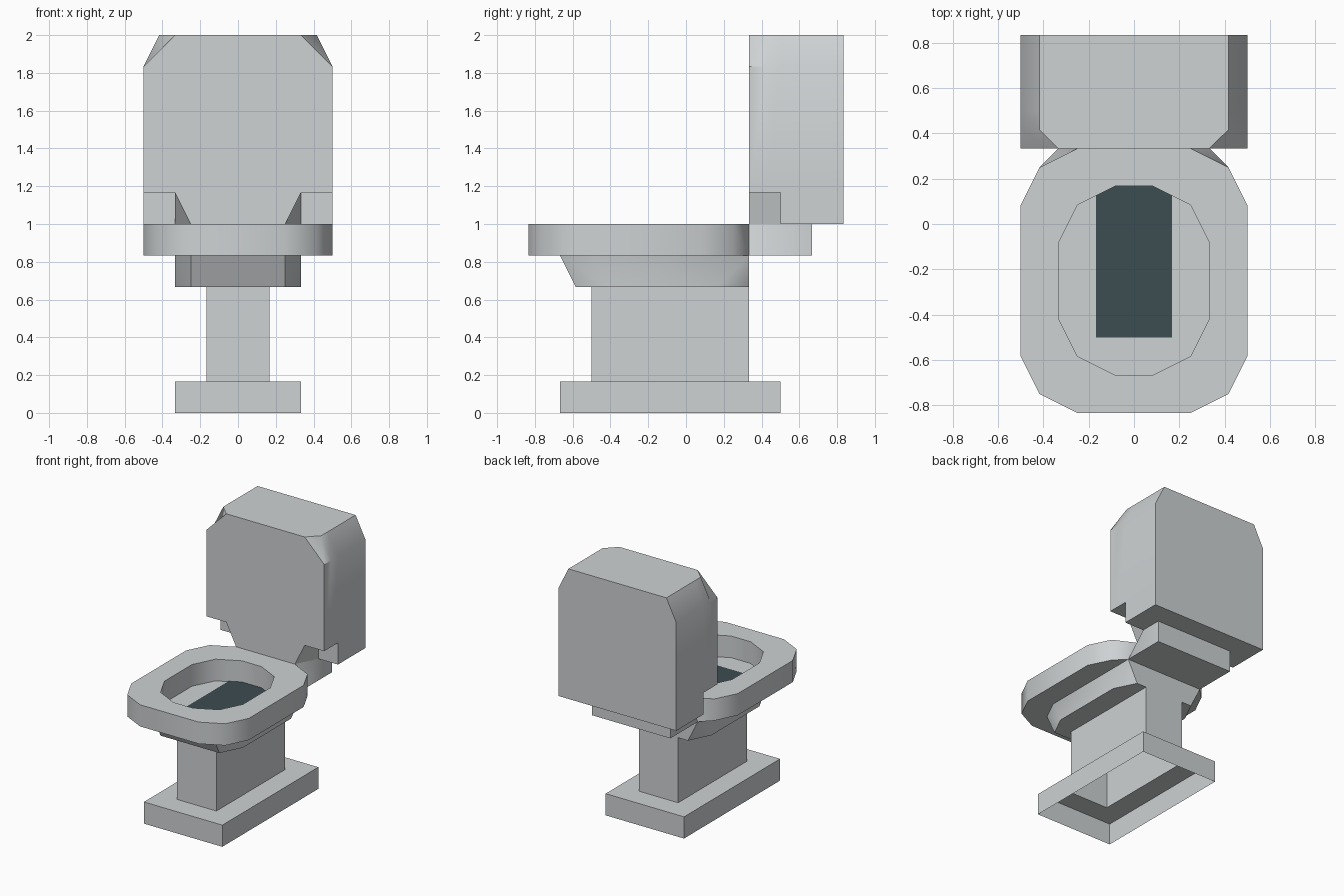
import bpy, bmesh, math

if "Cube" in bpy.data.objects:
    bpy.data.objects.remove(bpy.data.objects["Cube"])

U = 1 / 12  # the model sits on a grid of twelfths


def material(name, rgb):
    m = bpy.data.materials.new(name)
    m.diffuse_color = (*rgb, 1)
    m.use_nodes = True
    m.node_tree.nodes["Principled BSDF"].inputs["Base Color"].default_value = m.diffuse_color
    return m


CERAMIC = material("light grey ceramic", (0.62, 0.645, 0.655))
WATER = material("dark water", (0.046, 0.072, 0.082))


def mirror(half):
    """Half outline on +x, completed on -x."""
    return half + [(-x, y) for x, y in reversed(half)]


def flat(half, z):
    return [(x, y, z) for x, y in mirror(half)]


def upright(half, y):
    return [(x, y, z) for x, z in mirror(half)]


def loft(bm, loops, start=True, end=True, closed=True, ring=False):
    """Skin a row of matching loops, with optional end caps."""
    rows = [[bm.verts.new([c * U for c in p]) for p in l] for l in loops]
    n = len(rows[0])
    pairs = list(zip(rows, rows[1:])) + ([(rows[-1], rows[0])] if ring else [])
    for a, b in pairs:
        for i in range(n if closed else n - 1):
            j = (i + 1) % n
            bm.faces.new((a[i], a[j], b[j], b[i]))
    if start and not ring:
        bm.faces.new(rows[0])
    if end and not ring:
        bm.faces.new(rows[-1])


def finish(name, bm, mat):
    bmesh.ops.remove_doubles(bm, verts=bm.verts, dist=1e-4)
    bmesh.ops.recalc_face_normals(bm, faces=bm.faces)
    me = bpy.data.meshes.new(name)
    bm.to_mesh(me)
    bm.free()
    me.materials.append(mat)
    ob = bpy.data.objects.new(name, me)
    bpy.context.collection.objects.link(ob)
    bpy.context.view_layer.objects.active = ob
    bpy.ops.object.select_all(action='DESELECT')
    ob.select_set(True)
    bpy.ops.object.shade_smooth_by_angle(angle=math.radians(40))
    return ob


# foot and pedestal: one hollow shell, open underneath
foot, stem = [(4, 6), (4, -8)], [(2, 4), (2, -6)]
bm = bmesh.new()
loft(bm, [flat(foot, 0), flat(foot, 2), flat(stem, 2), flat(stem, 8)], False, False)
finish("pedestal", bm, CERAMIC)

# bowl, its top is the floor seen through the seat
bm = bmesh.new()
loft(bm, [flat([(3, 4), (4, 2), (4, -5), (3, -7)], 8),
          flat([(4, 4), (4, 4), (4, -6), (3, -8)], 10)])
finish("bowl", bm, CERAMIC)

# seat ring
rim = [(5, 3), (6, 1), (6, -7), (5, -9), (3, -10)]
hole = [(1, 2), (3, 1), (4, -1), (4, -5), (3, -7), (1, -8)]
bm = bmesh.new()
loft(bm, [flat([(4, 4)] + rim, 10), flat([(3, 4)] + rim, 12),
          flat(hole, 12), flat(hole, 10)], ring=True)
finish("seat", bm, CERAMIC)

# water plate on the bowl floor
bm = bmesh.new()
pool = [(2, 2), (2, -6)]
loft(bm, [flat(pool, 10.01), flat(pool, 10.05)])
finish("water", bm, WATER)

# neck joining seat and tank
bm = bmesh.new()
loft(bm, [flat([(4, 4), (4, 6), (4, 8)], 10), flat([(3, 4), (4, 6), (4, 8)], 12)])
finish("neck", bm, CERAMIC)

# tank: notched lower part, then the chamfered upper part
bm = bmesh.new()
low = [(4, 6), (6, 6), (6, 10)]
loft(bm, [flat([(3, 4)] + low, 12), flat([(4, 4)] + low, 14)], end=False)
body = [(6, 14), (6, 22), (5, 24)]
loft(bm, [upright([(6, 14), (6, 22), (4, 24)], 4), upright(body, 5),
          upright(body, 6), upright(body, 10)], closed=False)
for s in (1, -1):  # notch ceilings
    bm.faces.new([bm.verts.new((s * x * U, y * U, 14 * U))
                  for x, y in ((4, 4), (6, 4), (6, 6), (4, 6))])
finish("tank", bm, CERAMIC)
